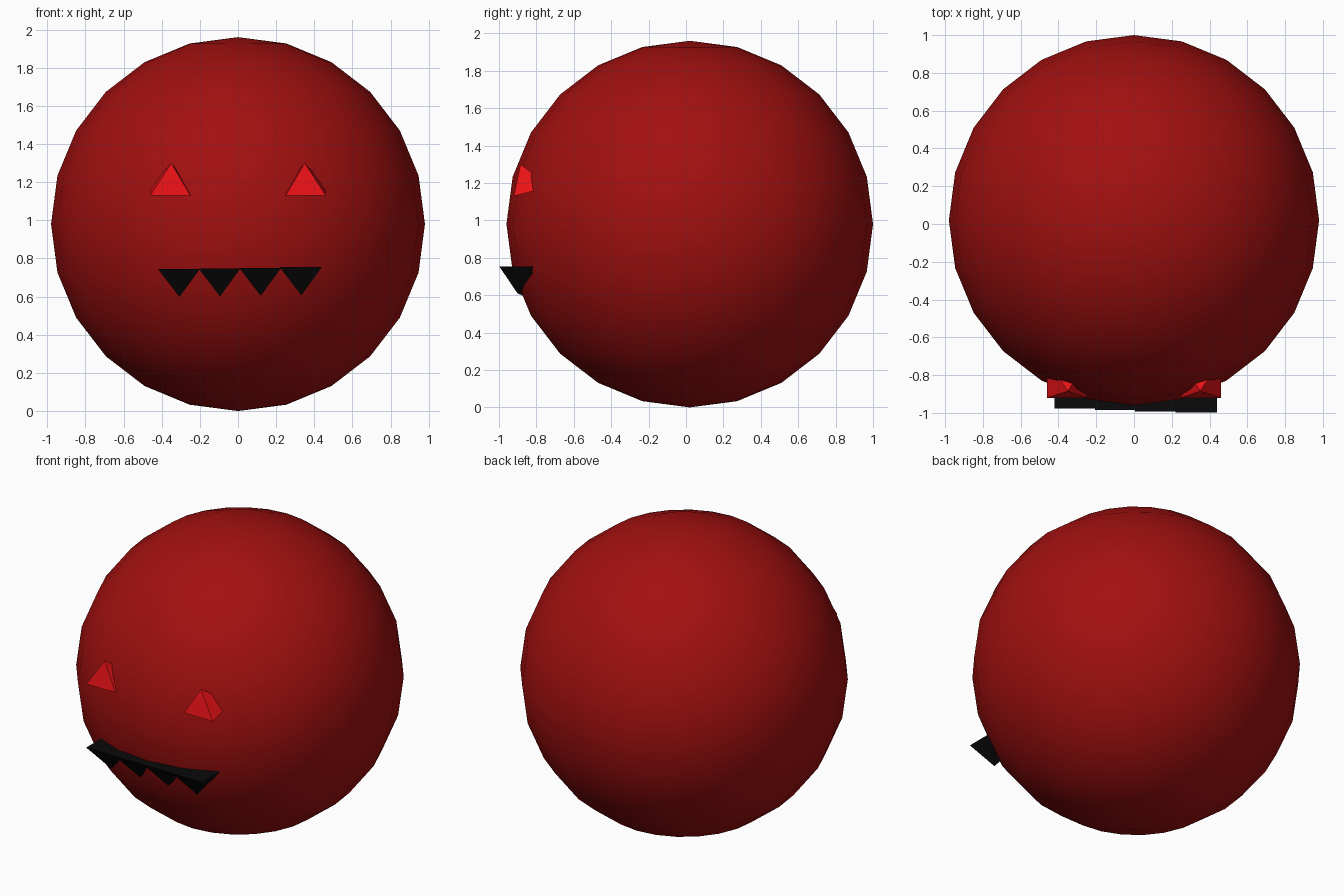
import bpy
import bmesh
from mathutils import Matrix, Vector

cube = bpy.data.objects.get("Cube")
if cube:
    bpy.data.objects.remove(cube, do_unlink=True)


def material(name, rgb, roughness=0.6):
    m = bpy.data.materials.new(name)
    m.use_nodes = True
    m.diffuse_color = (*rgb, 1)
    bsdf = next(n for n in m.node_tree.nodes if n.type == 'BSDF_PRINCIPLED')
    bsdf.inputs["Base Color"].default_value = (*rgb, 1)
    bsdf.inputs["Roughness"].default_value = roughness
    return m


def finish(name, bm, mat, smooth=False):
    bmesh.ops.recalc_face_normals(bm, faces=bm.faces[:])
    for f in bm.faces:
        f.smooth = smooth
    mesh = bpy.data.meshes.new(name)
    bm.to_mesh(mesh)
    bm.free()
    mesh.materials.append(mat)
    obj = bpy.data.objects.new(name, mesh)
    bpy.context.collection.objects.link(obj)
    return obj


def pyramid(name, mat, base, tip, width, depth, rise=0.0):
    """Four-sided pyramid: base centre, tip, and rise of the base from front to back."""
    bm = bmesh.new()
    c = Vector(base)
    corners = [bm.verts.new(c + Vector((sx * width / 2, sy * depth / 2, sy * rise / 2)))
               for sx, sy in ((-1, -1), (1, -1), (1, 1), (-1, 1))]
    top = bm.verts.new(tip)
    bm.faces.new(corners)
    for i in range(4):
        bm.faces.new((corners[i], corners[(i + 1) % 4], top))
    return finish(name, bm, mat)


dark_red = material("dark red", (0.36, 0.005, 0.005))
bright_red = material("bright red", (0.80, 0.006, 0.008))
black = material("black", (0.003, 0.003, 0.003))

# Round body
bm = bmesh.new()
bmesh.ops.create_uvsphere(bm, u_segments=24, v_segments=12, radius=0.98,
                          matrix=Matrix.Translation((0, 0.02, 0.98)))
finish("body", bm, dark_red, smooth=True)

# Eyes: pyramids leaning forward, half sunk in the body
for side, s in (("left", 1), ("right", -1)):
    pyramid(f"{side}_eye", bright_red, (s * 0.355, -0.82, 1.155),
            (s * 0.35, -0.885, 1.30), 0.21, 0.20, 0.05)

# Teeth: a slightly tilted row of pyramids pointing down
for i in range(4):
    x = -0.31 + i * 0.213
    y = -0.875 - i * 0.007
    z = 0.745 + i * 0.003
    pyramid(f"tooth_{i + 1}", black, (x, y, z), (x + 0.003, y - 0.003, z - 0.147), 0.22, 0.205)
